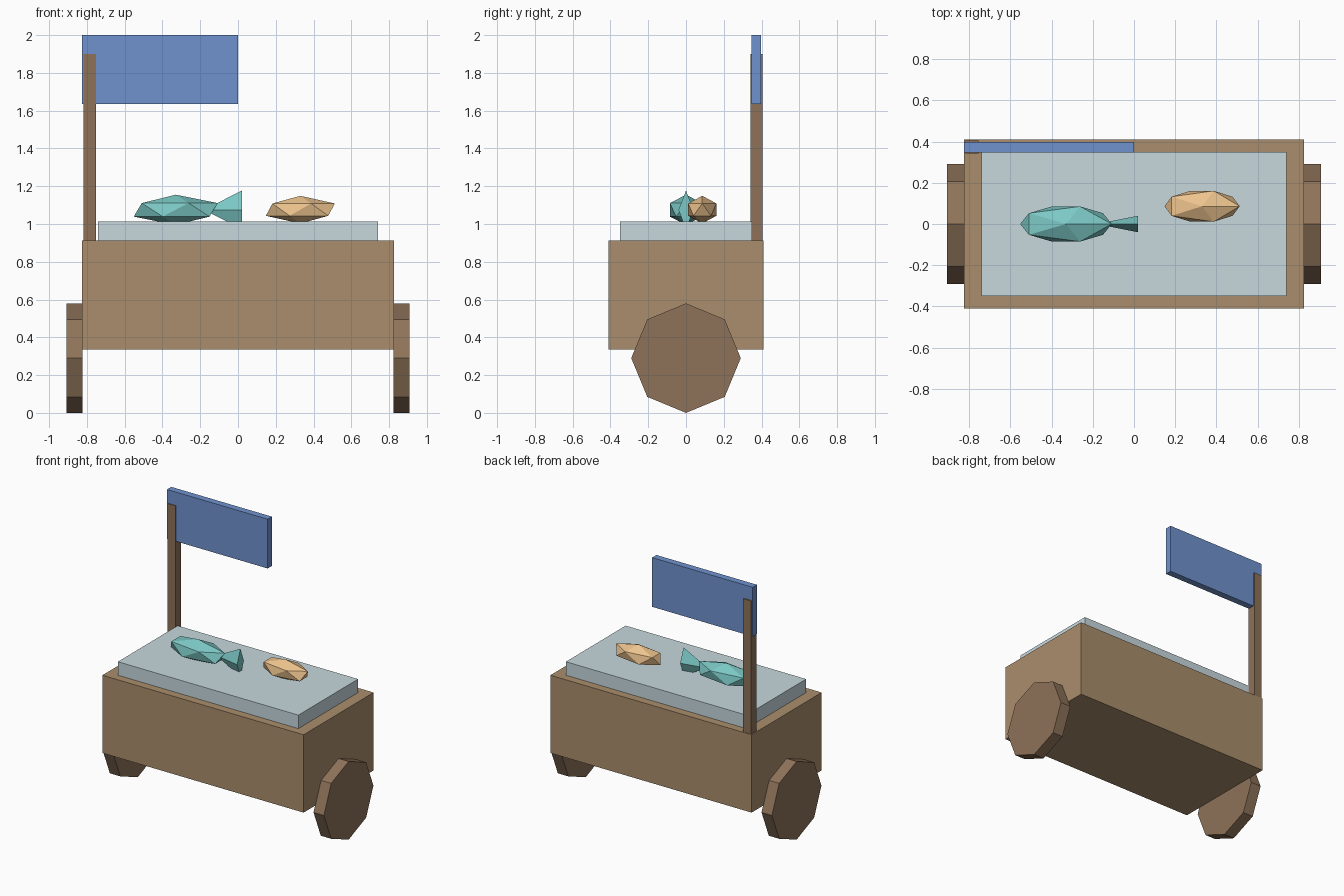
import bpy
from math import pi

if "Cube" in bpy.data.objects:
    bpy.data.objects.remove(bpy.data.objects["Cube"])


def material(name, rgb):
    m = bpy.data.materials.new(name)
    m.diffuse_color = (*rgb, 1)
    m.use_nodes = True
    m.node_tree.nodes["Principled BSDF"].inputs["Base Color"].default_value = m.diffuse_color
    return m


wood = material("wood", (0.40, 0.27, 0.15))
dark_wood = material("dark_wood", (0.27, 0.17, 0.10))
ice = material("ice", (0.57, 0.69, 0.73))
blue = material("blue", (0.16, 0.29, 0.62))
teal = material("teal", (0.20, 0.58, 0.56))
orange = material("orange", (0.85, 0.55, 0.27))


def finish(name, mat):
    ob = bpy.context.object
    ob.name = name
    ob.data.materials.append(mat)
    return ob


def box(name, lo, hi, mat):
    centre = [(a + b) / 2 for a, b in zip(lo, hi)]
    bpy.ops.mesh.primitive_cube_add(size=1, location=centre)
    ob = finish(name, mat)
    ob.scale = [b - a for a, b in zip(lo, hi)]
    return ob


def fish_body(name, centre, radii, mat):
    bpy.ops.mesh.primitive_ico_sphere_add(subdivisions=1, radius=1, location=centre)
    ob = finish(name, mat)
    ob.scale = radii
    return ob


# Cart body and bed of ice
box("cart_body", (-0.825, -0.41, 0.335), (0.825, 0.41, 0.912), wood)
box("ice_bed", (-0.74, -0.35, 0.90), (0.74, 0.35, 1.012), ice)

# Sign on its corner post
box("sign_post", (-0.817, 0.341, 0.90), (-0.753, 0.406, 1.90), dark_wood)
box("sign_board", (-0.825, 0.347, 1.635), (0.0, 0.397, 2.0), blue)

# Eight-sided wheels on both ends
for side, name in ((-1, "left_wheel"), (1, "right_wheel")):
    bpy.ops.mesh.primitive_cylinder_add(
        vertices=8, radius=0.29, depth=0.085,
        location=(side * 0.865, 0, 0.29), rotation=(0, pi / 2, 0))
    finish(name, dark_wood)

# Fish lying on the ice
fish_body("large_fish_body", (-0.33, 0, 1.075), (0.248, 0.10, 0.08), teal)
fish_body("small_fish_body", (0.33, 0.086, 1.076), (0.204, 0.088, 0.073), orange)

# Four-sided tail, narrow across and opening to the right
bpy.ops.mesh.primitive_cone_add(
    vertices=4, radius1=1, radius2=0, depth=0.2,
    location=(-0.08, 0, 1.075), rotation=(0, -pi / 2, 0))
tail = finish("large_fish_tail", teal)
tail.scale = (0.102, 0.04, 1)
